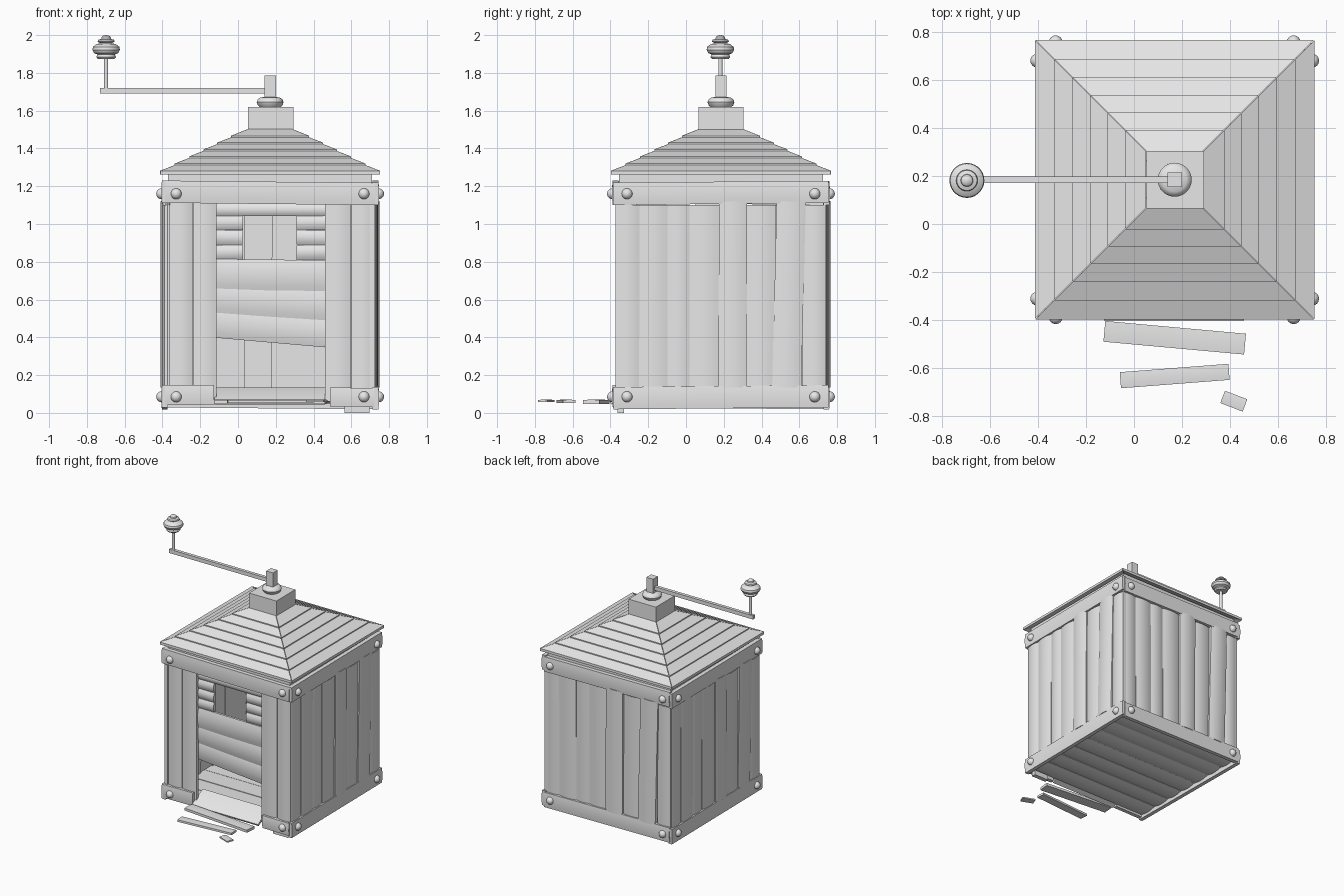
import bpy, bmesh, random
from math import radians, pi
from mathutils import Matrix, Vector

random.seed(4)
if "Cube" in bpy.data.objects:
    bpy.data.objects.remove(bpy.data.objects["Cube"])

mat = bpy.data.materials.new("plain grey")
mat.use_nodes = True
GREY = (0.8, 0.8, 0.8, 1)
mat.diffuse_color = GREY
mat.node_tree.nodes["Principled BSDF"].inputs["Base Color"].default_value = GREY

T = Matrix.Translation
CENTRE = Vector((0.17, 0.185, 0))
UP = T(CENTRE)
SIDES = {"front": 0, "left": 90, "back": 180, "right": 270}


def rot(deg, axis):
    return Matrix.Rotation(radians(deg), 4, axis)


def side(name):
    """Frame in which the named side looks along -y."""
    return UP @ rot(SIDES[name], 'Z')


def finish(name, bm, matrix, smooth=True):
    bmesh.ops.recalc_face_normals(bm, faces=bm.faces)
    me = bpy.data.meshes.new(name)
    bm.to_mesh(me)
    bm.free()
    ob = bpy.data.objects.new(name, me)
    bpy.context.collection.objects.link(ob)
    me.materials.append(mat)
    me.transform(matrix)
    if smooth:
        bpy.ops.object.select_all(action='DESELECT')
        ob.select_set(True)
        bpy.context.view_layer.objects.active = ob
        bpy.ops.object.shade_smooth_by_angle(angle=radians(35))
    return ob


def box(name, size, centre):
    bm = bmesh.new()
    bmesh.ops.create_cube(bm, size=1)
    return finish(name, bm, T(centre) @ Matrix.Diagonal((*size, 1)), False)


def loft(name, first, second, matrix, smooth=True):
    """Closed solid between two matching outlines."""
    bm = bmesh.new()
    a = [bm.verts.new(p) for p in first]
    b = [bm.verts.new(p) for p in second]
    bm.faces.new(a)
    bm.faces.new(b)
    for k in range(len(a)):
        n = (k + 1) % len(a)
        bm.faces.new((a[k], a[n], b[n], b[k]))
    return finish(name, bm, matrix, smooth)


def plank(name, length, width, thick, matrix, bulge=0.012):
    """Board along x with a gently arched top face."""
    steps = 6
    section = [(-width / 2, -thick), (width / 2, -thick)]
    for i in range(steps + 1):
        t = 1 - 2 * i / steps
        section.append((t * width / 2, -bulge * t * t))
    ends = [[(x, y, z) for y, z in section] for x in (-length / 2, length / 2)]
    return loft(name, *ends, matrix)


def wall_board(name, where, u, z, length, width, out, angle=0, thick=0.035, bulge=0.012):
    m = side(where) @ T((u, -out, z)) @ rot(90, 'X') @ rot(angle, 'Z')
    return plank(name, length, width, thick, m, bulge)


def lathe(name, profile, centre):
    bm = bmesh.new()
    vs = [bm.verts.new((r, 0, z)) for r, z in profile]
    es = [bm.edges.new(p) for p in zip(vs, vs[1:])]
    bmesh.ops.spin(bm, geom=vs + es, cent=(0, 0, 0), axis=(0, 0, 1), angle=2 * pi, steps=28)
    bmesh.ops.remove_doubles(bm, verts=bm.verts, dist=0.0001)
    return finish(name, bm, T(centre))


# Upright wall planks on the three closed sides; two tall ones lap over the top trim
EDGES = [-0.555, -0.43, -0.285, -0.165, -0.01, 0.135, 0.285, 0.435, 0.555]
for where, out in (("left", 0.566), ("back", 0.56), ("right", 0.566)):
    for i, (a, b) in enumerate(zip(EDGES, EDGES[1:])):
        lean = random.uniform(-0.3, 0.3) if 0 < i < len(EDGES) - 2 else 0
        low, top, lift = 0.06, 1.10, 0.004 * (i % 2)
        if i in (4, 6):
            low, top, lift = 0.135, 1.12, 0.58 - out
        if i == 6:
            lean = -1.4
        wall_board(f"{where}_wall_plank_{i}", where, (a + b) / 2, (low + top) / 2,
                   top - low, b - a + 0.004, out + lift, 90 + lean, 0.04)

# Front wall planks either side of the doorway
for i, (a, b) in enumerate([(-0.555, -0.53), (-0.53, -0.41), (-0.41, -0.282),
                            (0.29, 0.43), (0.43, 0.555)]):
    wall_board(f"front_wall_plank_{i}", "front", (a + b) / 2, 0.59, 1.06, b - a - 0.002, 0.558, 90)

# Boarded door: header, full-width boards and short boards beside the window
for name, z, width, out, angle in [("header", 1.075, 0.066, 0.53, 0), ("upper", 0.73, 0.163, 0.534, -0.6),
                                   ("middle", 0.588, 0.158, 0.529, -3.6),
                                   ("lower", 0.45, 0.155, 0.524, -5)]:
    wall_board(f"door_{name}_board", "front", 0.004, z, 0.585, width, out, angle, 0.03)
for label, u, length in (("right", -0.215, 0.14), ("left", 0.215, 0.15)):
    for i in range(3):
        wall_board(f"window_{label}_short_board_{i}", "front", u, 0.85 + i * 0.078,
                   length, 0.077, 0.53, (-1) ** i, 0.03)

# Trim boards around the bottom and top
for where in SIDES:
    length = 1.11 if where in ("front", "back") else 1.14
    tilt = -0.6 if where == "front" else 0.5
    wall_board(f"{where}_top_trim", where, 0, 1.165, length, 0.118, 0.577, tilt, 0.035, 0.004)
    if where != "front":
        wall_board(f"{where}_bottom_trim", where, 0, 0.083, length, 0.118, 0.577, tilt, 0.035, 0.004)
wall_board("front_bottom_trim_right", "front", -0.427, 0.095, 0.26, 0.105, 0.577, 0.5, 0.035, 0.004)
wall_board("front_bottom_trim_left", "front", 0.435, 0.083, 0.235, 0.1, 0.577, -0.5, 0.035, 0.004)
box("front_corner_foot", (0.13, 0.035, 0.04), (0.63, -0.345, 0.02))

# Domed bolts at the trim corners
for where in SIDES:
    for u in (-0.497, 0.497):
        for z in (0.085, 1.16):
            bm = bmesh.new()
            bmesh.ops.create_uvsphere(bm, u_segments=16, v_segments=10, radius=0.029)
            finish(f"{where}_bolt", bm, side(where) @ T((u, -0.574, z)))

# Floor boards, arched face downwards, set up inside the bottom trim
for i in range(7):
    plank(f"floor_board_{i}", 1.09, 0.152, 0.03,
          UP @ T((0, -0.465 + i * 0.155, 0.05)) @ rot(180 + random.uniform(-2, 2), 'X'))

# Frame under the eaves
for where in SIDES:
    wall_board(f"{where}_eaves_board", where, 0, 1.24, 1.08, 0.06, 0.54, 0, 0.03, 0)

# Roof: rings of mitred, overlapping boards
RINGS = [0.583, 0.505, 0.428, 0.353, 0.28, 0.207, 0.12]


def roof_height(r):
    return 1.275 + (0.58 - r) * 0.493


for where in SIDES:
    for i, (r0, r1) in enumerate(zip(RINGS, RINGS[1:])):
        upper = [Vector((sign * (r - 0.002), -r, roof_height(r) + lift))
                 for r, sign, lift in ((r0, -1, 0.008), (r0, 1, 0.008), (r1, 1, 0), (r1, -1, 0))]
        lower = [p - Vector((0, 0, 0.02)) for p in upper]
        loft(f"{where}_roof_board_{i}", upper, lower, side(where), False)

# Cap block, collar, post and crank
AXIS = Vector((0.17, 0.185, 0))
box("cap_block", (0.24, 0.24, 0.13), AXIS + Vector((0.003, 0, 1.555)))
lathe("collar", [(0, 1.61), (0.05, 1.615), (0.065, 1.628), (0.071, 1.645),
                 (0.065, 1.66), (0.05, 1.67), (0, 1.675)], AXIS)
box("crank_post", (0.06, 0.06, 0.15), AXIS + Vector((0, 0, 1.71)))
box("crank_arm", (0.88, 0.026, 0.03), (-0.29, 0.185, 1.705))
KNOB = (-0.698, 0.182, 0)
lathe("knob_rod", [(0, 1.7), (0.011, 1.7), (0.011, 1.89), (0, 1.89)], KNOB)
lathe("knob", [(0, 1.872), (0.044, 1.874), (0.052, 1.884), (0.046, 1.897), (0.064, 1.905),
               (0.073, 1.922), (0.07, 1.938), (0.052, 1.952), (0.03, 1.957), (0.045, 1.965),
               (0.042, 1.975), (0.026, 1.98), (0.024, 1.99), (0.014, 1.998), (0, 2.0)], KNOB)

# Board leaning in the doorway and fallen boards in front
plank("doorway_leaning_board", 0.585, 0.16, 0.02,
      T((0.167, -0.335, 0.1)) @ rot(28, 'X'), 0.004)
for i, (x, y, length, width, thick, angle) in enumerate([
        (0.17, -0.475, 0.59, 0.087, 0.022, -5.2),
        (0.17, -0.635, 0.455, 0.067, 0.018, 4.4),
        (0.417, -0.74, 0.1, 0.055, 0.012, -21)]):
    plank(f"fallen_board_{i}", length, width, thick, T((x, y, 0.07)) @ rot(angle, 'Z'), 0.002)
